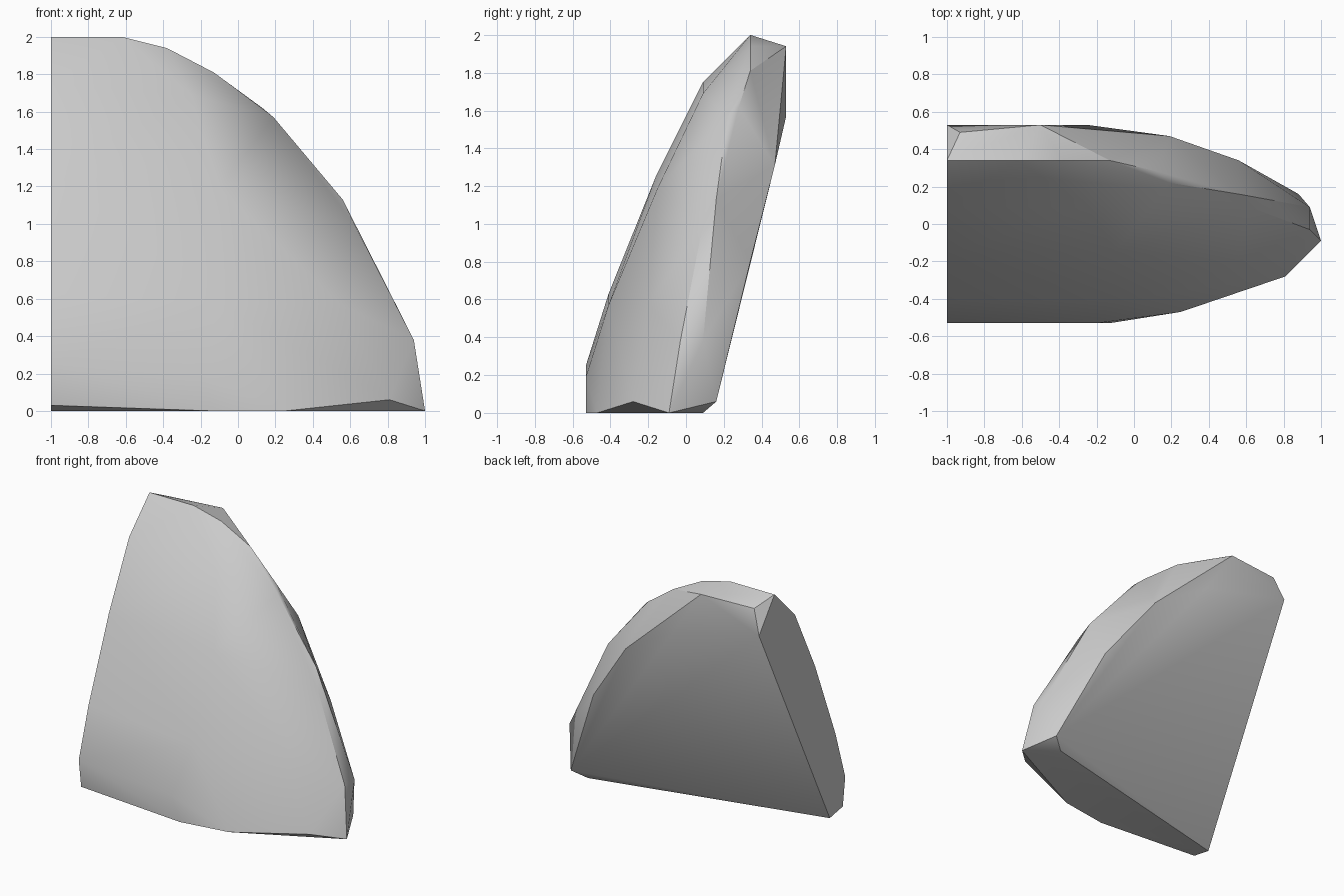
import bpy
import bmesh
import math

cube = bpy.data.objects.get("Cube")
if cube:
    bpy.data.objects.remove(cube, do_unlink=True)

stone = bpy.data.materials.new("pale grey stone")
stone.use_nodes = True
GREY = (0.6, 0.6, 0.6, 1)
stone.diffuse_color = GREY
stone.node_tree.nodes["Principled BSDF"].inputs["Base Color"].default_value = GREY

# Flat cut side, running up the front edge and down the back
cut_side = [(-1, y, z) for y, z in (
    (-.34, 0), (-.5, .03), (-.53, .25), (-.41, .63), (-.16, 1.25),
    (.09, 1.75), (.34, 2), (.53, 1.75))]
# Rounded outer rim from the crest down to the pointed foot
outer_rim = [
    (-.62, .34, 2), (-.38, .34, 1.94), (-.13, .34, 1.81), (.13, .28, 1.62),
    (.19, .22, 1.57), (.56, .16, 1.13), (.62, .09, 1), (.94, -.03, .38),
    (.94, .09, .38), (1, -.09, 0)]
# Back edge of the rim and the foot
back_edge = [
    (-.93, .49, 1.93), (-.5, .53, 1.94), (-.25, .53, 1.57), (.19, .47, 1.31),
    (.56, .34, .8), (.88, .16, .06), (.78, .09, 0)]
# Softly swelling front
front_swell = [
    (-.13, -.53, 0), (-.2, -.53, .19), (.25, -.47, 0), (.81, -.28, .06),
    (-.1, -.41, .57), (.55, -.2, .57), (-.1, -.15, 1.19), (-.25, .09, 1.69)]

bm = bmesh.new()
for point in cut_side + outer_rim + back_edge + front_swell:
    bm.verts.new(point)
hull = bmesh.ops.convex_hull(bm, input=bm.verts)
loose = [v for v in bm.verts if not v.link_faces]
bmesh.ops.delete(bm, geom=loose, context='VERTS')
bmesh.ops.recalc_face_normals(bm, faces=bm.faces)
# Merge the coplanar triangles of the cut side and the base
bmesh.ops.dissolve_limit(bm, angle_limit=math.radians(1),
                         verts=bm.verts, edges=bm.edges)

mesh = bpy.data.meshes.new("rock_slab")
bm.to_mesh(mesh)
bm.free()
mesh.materials.append(stone)
rock = bpy.data.objects.new("rock_slab", mesh)
bpy.context.collection.objects.link(rock)

# Smooth swells with crisp broken edges
bpy.ops.object.select_all(action='DESELECT')
rock.select_set(True)
bpy.context.view_layer.objects.active = rock
bpy.ops.object.shade_smooth_by_angle(angle=math.radians(30))
